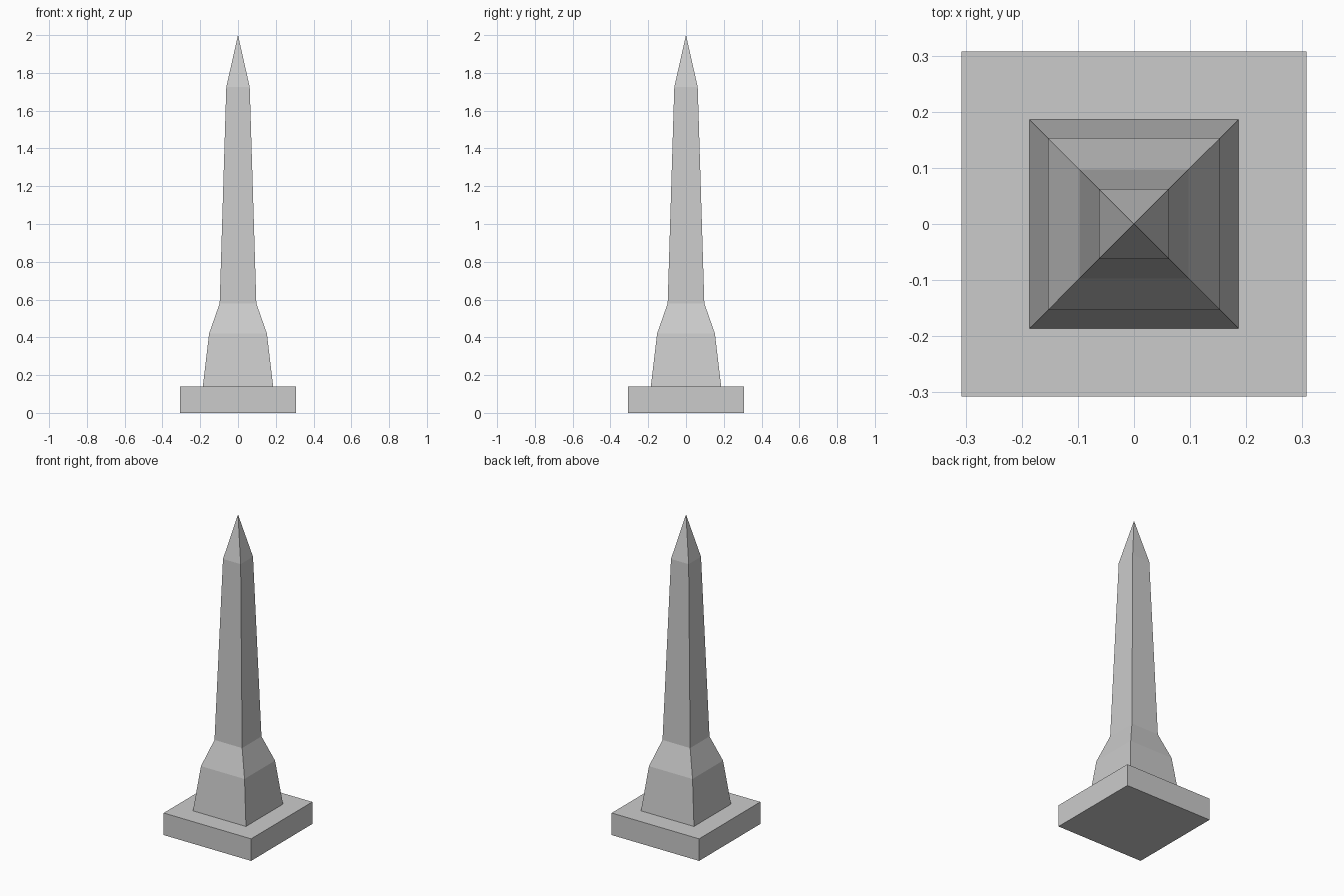
import bpy
import bmesh

if "Cube" in bpy.data.objects:
    bpy.data.objects.remove(bpy.data.objects["Cube"])


def square_stack(name, levels, apex=None):
    """Loft square rings given as (half width, z), optionally closing to a point."""
    bm = bmesh.new()
    rings = [[bm.verts.new((sx * h, sy * h, z))
              for sx, sy in ((-1, -1), (1, -1), (1, 1), (-1, 1))]
             for h, z in levels]
    bm.faces.new(rings[0][::-1])
    for low, high in zip(rings, rings[1:]):
        for i in range(4):
            j = (i + 1) % 4
            bm.faces.new((low[i], low[j], high[j], high[i]))
    top = rings[-1]
    if apex is None:
        bm.faces.new(top)
    else:
        tip = bm.verts.new((0, 0, apex))
        for i in range(4):
            bm.faces.new((top[i], top[(i + 1) % 4], tip))
    mesh = bpy.data.meshes.new(name)
    bm.to_mesh(mesh)
    bm.free()
    obj = bpy.data.objects.new(name, mesh)
    bpy.context.collection.objects.link(obj)
    return obj


# Square slab at the bottom
square_stack("base_slab", [(0.307, 0), (0.307, 0.14)])

# Flared pedestal, tapering shaft and pointed cap in one piece
square_stack("obelisk_shaft",
             [(0.186, 0.14), (0.153, 0.42), (0.097, 0.58), (0.062, 1.725)],
             apex=2.0)
